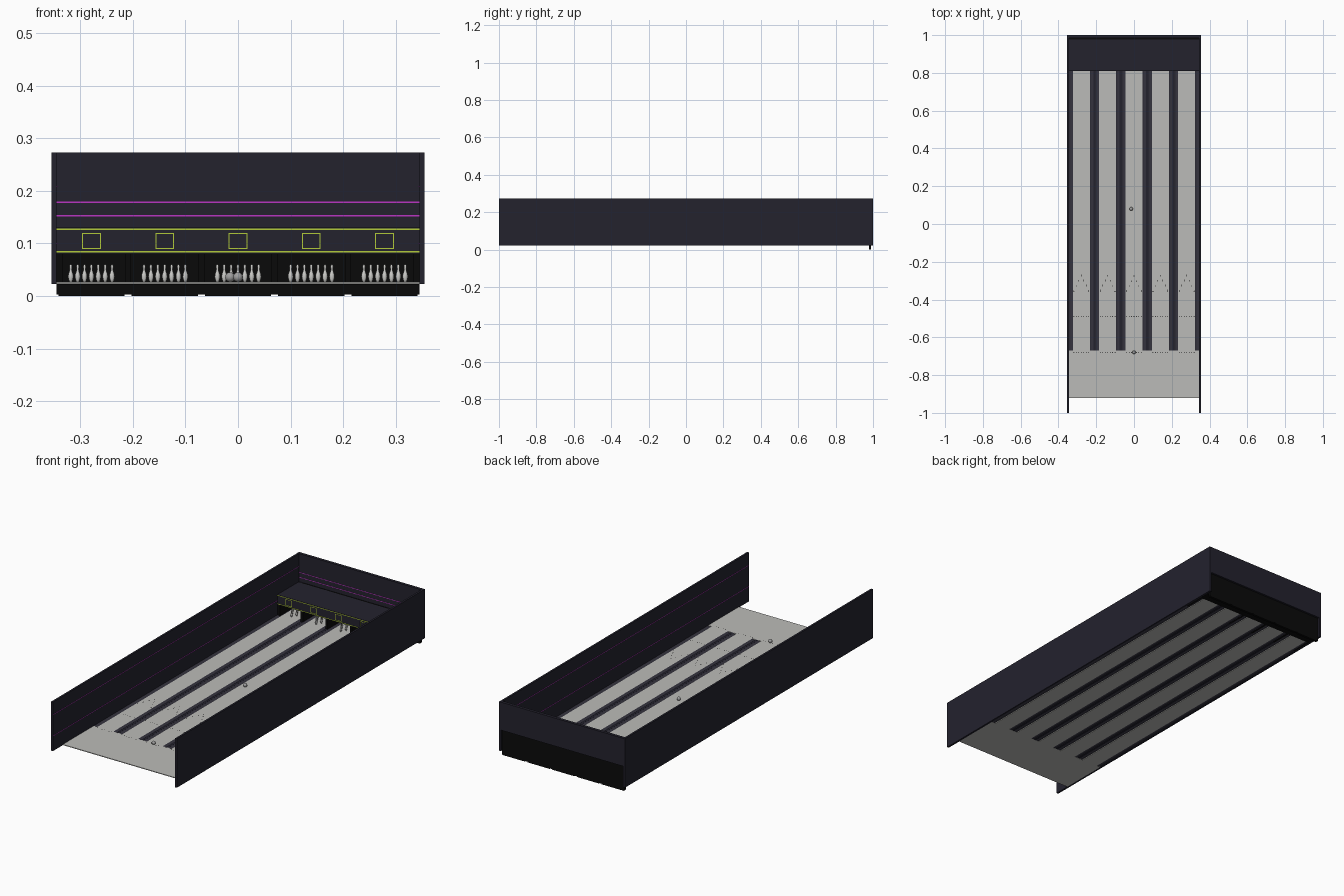
import bpy, bmesh, math
from mathutils import Matrix, Vector

if "Cube" in bpy.data.objects:
    bpy.data.objects.remove(bpy.data.objects["Cube"])


def material(name, rgb):
    m = bpy.data.materials.new(name)
    m.use_nodes = True
    m.diffuse_color = (*rgb, 1)
    m.node_tree.nodes["Principled BSDF"].inputs["Base Color"].default_value = (*rgb, 1)
    return m


NAVY = material("dark navy", (0.017, 0.016, 0.027))
BLACK = material("black", (0.003, 0.003, 0.003))
LANE = material("pale lane", (0.5, 0.5, 0.48))
GUTTER = material("gutter grey", (0.035, 0.033, 0.048))
WHITE = material("pin white", (0.6, 0.6, 0.58))
BALL = material("ball grey", (0.35, 0.35, 0.35))
MAGENTA = material("magenta light", (0.5, 0.035, 0.55))
LIME = material("lime light", (0.45, 0.6, 0.04))


def finish(name, bm, mat, smooth=False):
    mesh = bpy.data.meshes.new(name)
    bm.to_mesh(mesh)
    bm.free()
    mesh.materials.append(mat)
    if smooth:
        for p in mesh.polygons:
            p.use_smooth = True
    ob = bpy.data.objects.new(name, mesh)
    bpy.context.collection.objects.link(ob)
    return ob


def boxes(name, mat, *spans):
    """One object from boxes given as (x0, x1, y0, y1, z0, z1)."""
    bm = bmesh.new()
    for x0, x1, y0, y1, z0, z1 in spans:
        size = Matrix.Diagonal((x1 - x0, y1 - y0, z1 - z0, 1))
        middle = Vector((x0 + x1, y0 + y1, z0 + z1)) / 2
        bmesh.ops.create_cube(bm, size=1, matrix=Matrix.Translation(middle) @ size)
    return finish(name, bm, mat)


HALF, INNER = 0.355, 0.345       # outer and inner half width
PITCH, LANE_HALF = 0.1395, 0.045
FLOOR, TOP = 0.023, 0.0265       # lane underside and surface
FOUL, HOOD, BACK = -0.67, 0.81, 0.985
CENTRES = [PITCH * i for i in range(-2, 3)]
GAPS = [PITCH * (i + 0.5) for i in range(-2, 2)]
CAP = 0.006                      # half width of the divider caps

# Walls
for side, s in (("right", -1), ("left", 1)):
    xs = sorted((s * INNER, s * HALF))
    boxes(side + "_wall", NAVY, (*xs, -1, 1, FLOOR, 0.273))
    xs = sorted((s * (INNER - 0.001), s * INNER))
    boxes(side + "_wall_light_strips", MAGENTA,
          *[(*xs, -1, BACK, z - 0.001, z + 0.001) for z in (0.1, 0.208)])
boxes("back_wall", NAVY, (-INNER, INNER, BACK, 1, 0.13, 0.273))
boxes("back_wall_light_strips", MAGENTA,
      *[(-INNER, INNER, BACK - 0.001, BACK, z - 0.0015, z + 0.0015) for z in (0.153, 0.178)])

# Approach and lanes
boxes("approach", LANE, (-INNER, INNER, -0.92, FOUL, FLOOR, TOP))
boxes("lanes", LANE, *[(c - LANE_HALF, c + LANE_HALF, FOUL, 0.92, FLOOR, TOP) for c in CENTRES])
boxes("divider_caps", NAVY, *[(g - CAP, g + CAP, FOUL, 0.92, FLOOR, TOP + 0.0005) for g in GAPS])


# Curved gutters on both sides of every lane
def add_gutter(bm, x0, x1, steps=6):
    last = None
    for i in range(steps + 1):
        t = i / steps
        x, z = x0 + (x1 - x0) * t, TOP - 0.0036 * math.sin(math.pi * t)
        pair = [bm.verts.new((x, y, z)) for y in (FOUL, 0.92)]
        if last:
            bm.faces.new((last[0], pair[0], pair[1], last[1]))
        last = pair


bm = bmesh.new()
for c in CENTRES:
    for s in (-1, 1):
        inner = c + s * LANE_HALF
        outer = c + s * (PITCH / 2 - CAP)
        if abs(outer) > 0.3:
            outer = s * INNER
        add_gutter(bm, min(inner, outer), max(inner, outer))
finish("gutters", bm, GUTTER, smooth=True)

# Aiming arrows and dots
bm = bmesh.new()
for c in CENTRES:
    for k in range(-3, 4):
        x = c + k * 0.013
        y = -0.27 - 0.027 * abs(k)
        corners = ((x - 0.002, y - 0.008), (x + 0.002, y - 0.008), (x, y + 0.004))
        bm.faces.new([bm.verts.new((u, v, TOP + 0.0006)) for u, v in corners])
        for y in (-0.49, -0.68):
            bmesh.ops.create_circle(bm, cap_ends=True, segments=8, radius=0.0022,
                                    matrix=Matrix.Translation((x, y, TOP + 0.0006)))
finish("lane_markers", bm, BLACK)

# Pin pits and back plates
boxes("pit_floor", BLACK, (-INNER, INNER, 0.92, BACK, FLOOR - 0.001, TOP - 0.001))
boxes("pit_back", BLACK, (-INNER, INNER, 0.978, 0.99, 0.003, 0.13),
      *[(c - 0.063, c + 0.063, 0.978, 0.99, 0, 0.003) for c in CENTRES])
boxes("pit_dividers", BLACK,
      *[(g - CAP, g + CAP, HOOD + 0.003, BACK, FLOOR, 0.08) for g in GAPS + [-0.339, 0.339]])

# Hood over the pins with light trim
boxes("hood", NAVY, (-INNER, INNER, HOOD, BACK, 0.08, 0.13))
trim = [(-INNER, INNER, z - 0.0015, z + 0.0015) for z in (0.084, 0.127)]
for c in CENTRES:
    l, r, b, t, w = c - 0.018, c + 0.018, 0.089, 0.12, 0.002
    trim += [(l, r, b, b + w), (l, r, t - w, t), (l, l + w, b, t), (r - w, r, b, t)]
boxes("hood_light_trim", LIME, *[(a, b, HOOD - 0.001, HOOD, d, e) for a, b, d, e in trim])

# Pins: a turned profile repeated in a triangle of ten
PROFILE = [(0.0027, 0), (0.0039, 0.004), (0.0052, 0.0098), (0.0046, 0.015),
           (0.0025, 0.0215), (0.0021, 0.0245), (0.0027, 0.029), (0.0022, 0.0322), (0.0009, 0.0335)]


def add_pin(bm, x, y, sides=12):
    rings = []
    for r, z in PROFILE:
        rings.append([bm.verts.new((x + r * math.cos(a), y + r * math.sin(a), TOP + z))
                      for a in (math.tau * i / sides for i in range(sides))])
    for low, high in zip(rings, rings[1:]):
        for i in range(sides):
            j = (i + 1) % sides
            bm.faces.new((low[i], low[j], high[j], high[i]))
    bm.faces.new(rings[-1])
    bm.faces.new(rings[0][::-1])


for n, c in enumerate(CENTRES, 1):
    bm = bmesh.new()
    for row in range(4):
        for k in range(row + 1):
            add_pin(bm, c + (k - row / 2) * 0.0262, 0.83 + row * 0.0226)
    finish(f"pins_lane_{n}", bm, WHITE, smooth=True)

# Balls
for name, x, y in (("rolling_ball", -0.015, 0.08), ("waiting_ball", 0, -0.68)):
    bm = bmesh.new()
    bmesh.ops.create_uvsphere(bm, u_segments=24, v_segments=14, radius=0.0093,
                              matrix=Matrix.Translation((x, y, TOP + 0.0093)))
    finish(name, bm, BALL, smooth=True)
